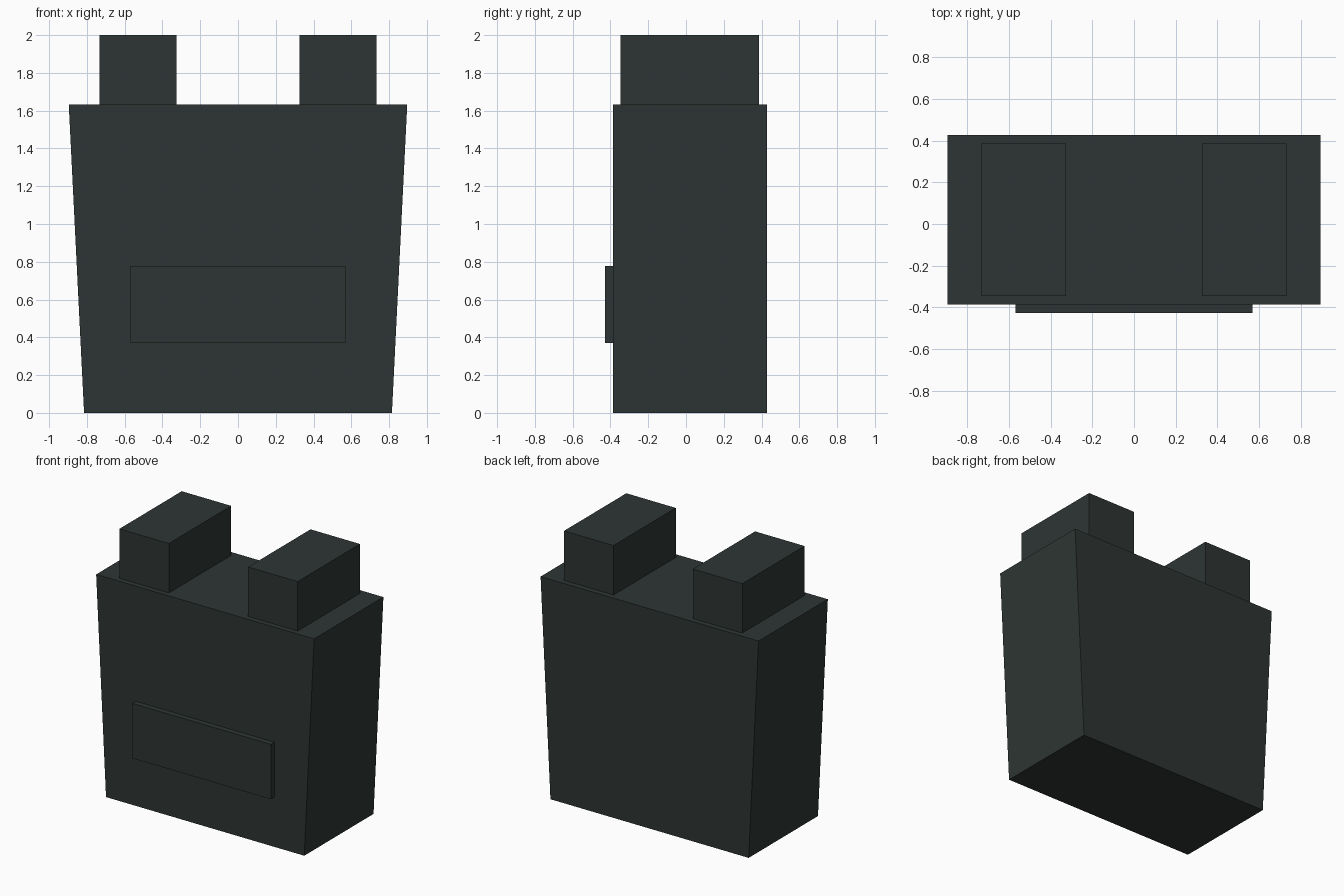
import bpy
import bmesh

if "Cube" in bpy.data.objects:
    bpy.data.objects.remove(bpy.data.objects["Cube"])

# One dark grey-green colour for every part
dark = bpy.data.materials.new("dark_slate")
dark.diffuse_color = (0.027, 0.036, 0.034, 1.0)
dark.use_nodes = True
dark.node_tree.nodes["Principled BSDF"].inputs["Base Color"].default_value = dark.diffuse_color


def block(name, x, y, z, top_x=None):
    """Box spanning the x, y, z ranges; top_x gives the upper face its own width."""
    bm = bmesh.new()
    bmesh.ops.create_cube(bm, size=1.0)
    for v in bm.verts:
        span = top_x if top_x and v.co.z > 0 else x
        v.co = (span[v.co.x > 0], y[v.co.y > 0], z[v.co.z > 0])
    mesh = bpy.data.meshes.new(name)
    bm.to_mesh(mesh)
    bm.free()
    mesh.materials.append(dark)
    obj = bpy.data.objects.new(name, mesh)
    bpy.context.collection.objects.link(obj)
    return obj


# Main body, flaring slightly towards the top
block("body", (-0.815, 0.815), (-0.386, 0.428), (0.0, 1.633), top_x=(-0.896, 0.896))

# Raised plate low on the front
block("front_plate", (-0.57, 0.57), (-0.428, -0.386), (0.37, 0.778))

# Pair of upright blocks on top
for side, x in (("left", (-0.733, -0.326)), ("right", (0.326, 0.733))):
    block(side + "_top_block", x, (-0.346, 0.386), (1.633, 2.0))
